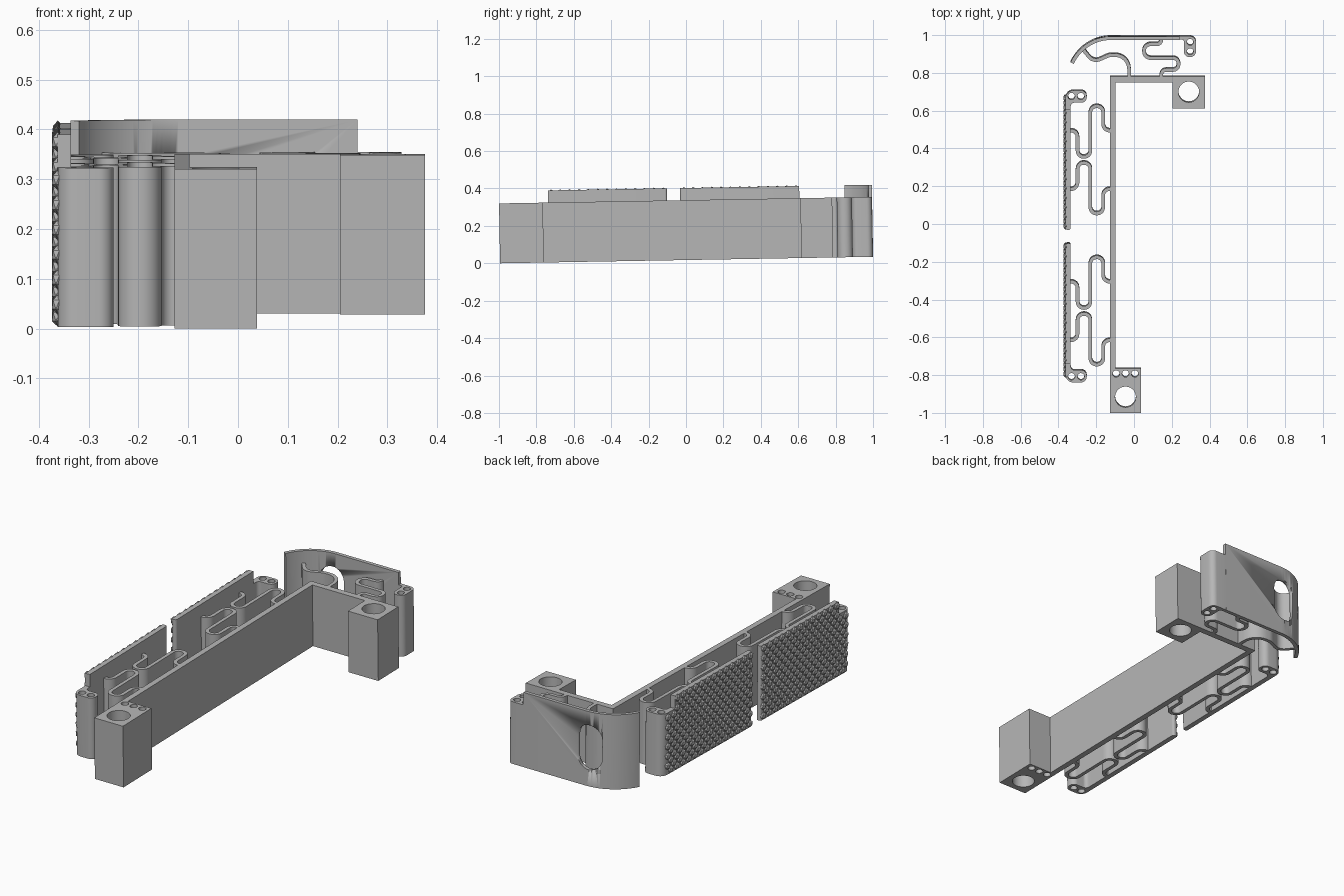
import bpy, bmesh, math
from mathutils import Matrix, Vector

if "Cube" in bpy.data.objects:
    bpy.data.objects.remove(bpy.data.objects["Cube"])

grey = bpy.data.materials.new("plain_grey")
grey.use_nodes = True
COLOUR = (0.47, 0.47, 0.47, 1)
grey.diffuse_color = COLOUR
grey.node_tree.nodes["Principled BSDF"].inputs["Base Color"].default_value = COLOUR

LOW, TALL, STRIP = 0.32, 0.385, 0.019
# The whole assembly leans up by one degree towards the back
TILT = (Matrix.Translation((0, -0.994, 0)) @ Matrix.Rotation(math.radians(1), 4, 'X')
        @ Matrix.Translation((0, 0.994, 0)))


def rounded(corners, closed=True, steps=8):
    """Turn (x, y, radius) corners into points with filleted corners."""
    pts, n = [], len(corners)
    for i, c in enumerate(corners):
        p = Vector(c[:2])
        r = c[2] if len(c) > 2 else 0
        if r == 0 or (not closed and i in (0, n - 1)):
            pts.append(p)
            continue
        a = (Vector(corners[i - 1][:2]) - p).normalized()
        b = (Vector(corners[(i + 1) % n][:2]) - p).normalized()
        half = a.angle(b) / 2
        centre = p + (a + b).normalized() * (r / math.sin(half))
        start = p + a * (r / math.tan(half)) - centre
        end = p + b * (r / math.tan(half)) - centre
        sweep = math.pi - 2 * half
        for k in range(steps + 1):
            t = k / steps
            pts.append(centre + (start * math.sin((1 - t) * sweep)
                                 + end * math.sin(t * sweep)) / math.sin(sweep))
    return pts


def circle(x, y, r, n=28):
    return [Vector((x + r * math.cos(2 * math.pi * k / n),
                    y + r * math.sin(2 * math.pi * k / n))) for k in range(n)]


def ribbon(path, width=STRIP):
    """Outline of a strip that follows an open path."""
    path = [p for i, p in enumerate(path) if i == 0 or (p - path[i - 1]).length > 1e-4]
    left, right = [], []
    for i, p in enumerate(path):
        d = (path[min(i + 1, len(path) - 1)] - path[max(i - 1, 0)]).normalized()
        side = Vector((-d.y, d.x)) * width / 2
        left.append(p + side)
        right.append(p - side)
    return left + right[::-1]


def extrude(name, outlines, height, matrix=TILT):
    """Extrude an outline, with any further outlines as holes, up from z = 0."""
    curve = bpy.data.curves.new(name, 'CURVE')
    curve.dimensions, curve.fill_mode, curve.extrude = '2D', 'BOTH', height / 2
    for pts in outlines:
        s = curve.splines.new('POLY')
        s.points.add(len(pts) - 1)
        for sp, p in zip(s.points, pts):
            sp.co = (p.x, p.y, 0, 1)
        s.use_cyclic_u = True
    temp = bpy.data.objects.new(name + "_outline", curve)
    bpy.context.collection.objects.link(temp)
    mesh = bpy.data.meshes.new_from_object(
        temp.evaluated_get(bpy.context.evaluated_depsgraph_get()))
    bpy.data.objects.remove(temp)
    bm = bmesh.new()
    bm.from_mesh(mesh)
    bmesh.ops.remove_doubles(bm, verts=bm.verts, dist=1e-5)
    bmesh.ops.recalc_face_normals(bm, faces=bm.faces)
    bm.transform(matrix @ Matrix.Translation((0, 0, height / 2)))
    bm.to_mesh(mesh)
    bm.free()
    return finish(name, mesh)


def finish(name, mesh, smooth=True):
    mesh.name = name
    mesh.materials.clear()
    mesh.materials.append(grey)
    obj = bpy.data.objects.new(name, mesh)
    bpy.context.collection.objects.link(obj)
    if smooth:
        bpy.ops.object.select_all(action='DESELECT')
        obj.select_set(True)
        bpy.context.view_layer.objects.active = obj
        bpy.ops.object.shade_smooth_by_angle(angle=math.radians(30))
    return obj


# Frame: long wall, short back wall and two mounting blocks with holes
frame = [(-0.127, -0.994), (0.038, -0.994), (0.038, -0.76), (-0.097, -0.76),
         (-0.097, 0.755), (0.205, 0.755), (0.205, 0.617), (0.375, 0.617),
         (0.375, 0.787), (-0.127, 0.787)]
holes = [circle(-0.045, -0.91, 0.055), circle(0.29, 0.705, 0.055)]
holes += [circle(x, -0.787, 0.018) for x in (-0.095, -0.045, 0.005)]
extrude("frame", [rounded(frame)] + holes, LOW)

# Side springs: two mirrored pairs between the wall and the grip plates
spring = [(-0.12, 0.50), (-0.163, 0.50, 0.034), (-0.163, 0.629, 0.033),
          (-0.231, 0.629, 0.033), (-0.231, 0.361, 0.033), (-0.299, 0.361, 0.033),
          (-0.299, 0.50, 0.034), (-0.34, 0.50)]
for pair, shift in (("back", 0), ("front", -0.80)):
    for label, flip in (("outer", False), ("inner", True)):
        path = [(c[0], (0.69 - c[1] if flip else c[1]) + shift, *c[2:]) for c in spring]
        extrude(f"{pair}_{label}_spring", [ribbon(rounded(path, False))], LOW)

# Grip plates: tall bar, lower rounded head with two holes, knobbly outer face
OUTER, INNER = -0.362, -0.335
head = [(OUTER, 0.60), (INNER, 0.60), (INNER, 0.648, 0.02), (-0.25, 0.648, 0.028),
        (-0.25, 0.713, 0.03), (OUTER, 0.713, 0.04)]
bar = [(OUTER, 0.612), (OUTER, -0.025, 0.012), (INNER, -0.025, 0.012), (INNER, 0.612)]


def grip_plate(side, place):
    def put(corners):
        return rounded([(c[0], place(c[1]), *c[2:]) for c in corners])
    extrude(side + "_grip_bar", [put(bar)], TALL)
    extrude(side + "_grip_head",
            [put(head)] + [circle(x, place(0.682), 0.018) for x in (-0.331, -0.281)], LOW)
    bm = bmesh.new()
    pitch = 0.05
    for row in range(15):
        z = 0.02 + row * pitch / 2
        for col in range(14):
            y = -0.005 + (col + row % 2 / 2) * pitch
            if y > 0.67 or (y > 0.6 and z > LOW - 0.015):
                continue
            spot = Matrix.Translation((OUTER, place(y), z)) @ Matrix.Diagonal((0.013, 0.02, 0.02, 1))
            bmesh.ops.create_icosphere(bm, subdivisions=1, radius=1, matrix=TILT @ spot)
    mesh = bpy.data.meshes.new(side + "_grip_knobs")
    bm.to_mesh(mesh)
    bm.free()
    finish(side + "_grip_knobs", mesh, smooth=False)


grip_plate("back", lambda y: y)
grip_plate("front", lambda y: -0.12 - y)

# Corner panel: curved wall with an upright rounded slot
RADIUS, CENTRE = 0.229, Vector((-0.12, 0.762))
arc = [CENTRE + RADIUS * Vector((math.cos(a), math.sin(a)))
       for a in (math.radians(155 - 65 * k / 24) for k in range(25))]
panel = extrude("corner_panel", [ribbon(arc + [Vector((0.24, 0.991))])], TALL)
slot = [(-0.205, 0.085, 0.0645), (-0.075, 0.085, 0.0645),
        (-0.075, 0.315, 0.0645), (-0.205, 0.315, 0.0645)]
cutter = extrude("slot_cutter", [rounded(slot)], 0.3,
                 TILT @ Matrix.Translation((0, 1.1, 0)) @ Matrix.Rotation(math.pi / 2, 4, 'X'))
cutter.hide_render = True
cut = panel.modifiers.new("slot", 'BOOLEAN')
cut.operation, cut.object, cut.solver = 'DIFFERENCE', cutter, 'EXACT'
bpy.context.view_layer.update()
panel_mesh = bpy.data.meshes.new_from_object(
    panel.evaluated_get(bpy.context.evaluated_depsgraph_get()))
panel.modifiers.clear()
panel.data = panel_mesh
bpy.data.objects.remove(cutter)

# Corner panel end: lower rounded head with two holes
end = [(0.23, 1.0), (0.328, 1.0, 0.03), (0.328, 0.89, 0.03), (0.264, 0.89, 0.028),
       (0.264, 0.982, 0.01), (0.23, 0.982)]
extrude("corner_panel_head",
        [rounded(end)] + [circle(0.297, y, 0.017) for y in (0.969, 0.919)], LOW)

# Corner springs: a wavy arm and an S-shaped strip
arm = [(-0.272, 0.932), (-0.215, 0.862, 0.05), (-0.13, 0.9, 0.06),
       (-0.026, 0.9, 0.075), (-0.026, 0.78)]
extrude("corner_arm", [ribbon(rounded(arm, False))], LOW)
fold = [(0.145, 0.78), (0.145, 0.821, 0.025), (0.236, 0.821, 0.03), (0.236, 0.884, 0.03),
        (0.053, 0.884, 0.035), (0.053, 0.957, 0.035), (0.145, 0.957, 0.025), (0.145, 0.99)]
extrude("corner_fold_spring", [ribbon(rounded(fold, False))], LOW)
